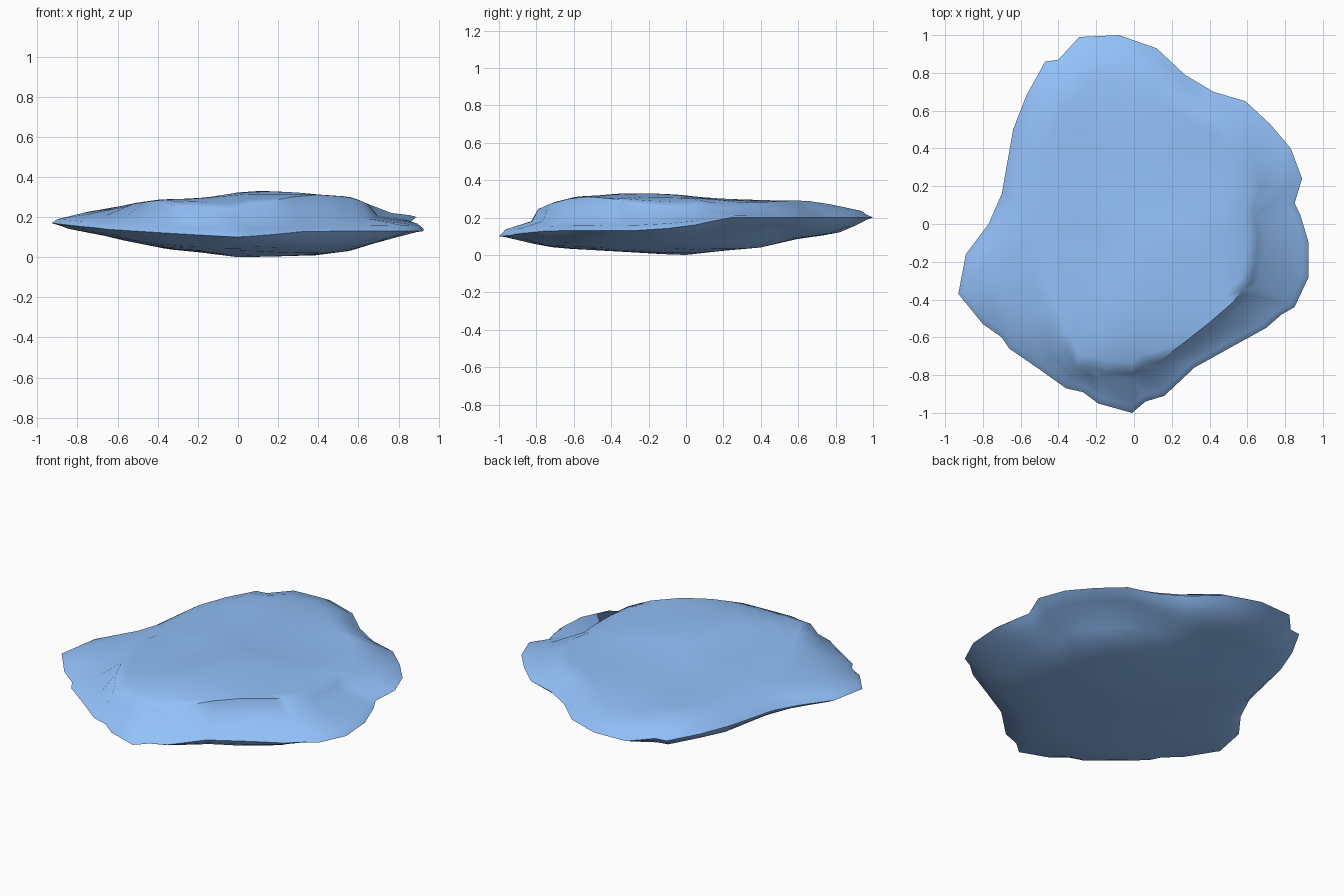
import bpy, bmesh, math
from mathutils import Vector, noise

if "Cube" in bpy.data.objects:
    bpy.data.objects.remove(bpy.data.objects["Cube"])

# Rim outline seen from above
OUTLINE = [(-.08, 1), (.12, .93), (.27, .79), (.42, .70), (.59, .65), (.72, .53), (.83, .40),
           (.89, .24), (.85, .11), (.88, .05), (.925, -.10), (.925, -.28), (.85, -.44),
           (.78, -.48), (.70, -.55), (.50, -.66), (.32, -.76), (.16, -.91), (.06, -.94),
           (-.01, -1), (-.19, -.95), (-.27, -.89), (-.36, -.87), (-.50, -.77), (-.66, -.66),
           (-.70, -.60), (-.80, -.53), (-.93, -.37), (-.89, -.16), (-.77, 0), (-.70, .16),
           (-.64, .50), (-.57, .68), (-.47, .86), (-.40, .87), (-.29, .99)]

# Silhouette heights along x and y, for the top and the underside
TOP_X = [(-.93, .17), (-.9, .20), (-.57, .25), (-.53, .27), (-.38, .29), (-.15, .297), (0, .325),
         (.12, .333), (.3, .322), (.55, .305), (.63, .275), (.67, .25), (.85, .225), (.93, .18)]
TOP_Y = [(-1, .1), (-.81, .2), (-.79, .25), (-.7, .285), (-.58, .315), (-.3, .333), (-.15, .333),
         (.1, .307), (.3, .295), (.65, .29), (.82, .265), (.94, .23), (1, .2)]
LOW_X = [(-.93, .16), (-.87, .13), (-.7, .11), (-.35, .04), (.05, 0), (.4, .01), (.55, .03),
         (.7, .07), (.87, .11), (.93, .13)]
LOW_Y = [(-1, .1), (-.95, .08), (-.75, .04), (-.3, .015), (-.05, 0), (.4, .04), (.6, .09),
         (.8, .10), (.95, .15), (1, .2)]

# By angle: rim height, ledge foot (fraction, height), plateau edge fraction
LEDGE = [(-180, .17, .88, .235, .70), (-158, .17, .80, .215, .60), (-135, .14, .85, .20, .70),
         (-112, .12, .92, .18, .87), (-90, .10, .82, .18, .79), (-65, .13, .87, .185, .83),
         (-38, .13, .79, .19, .75), (-15, .13, .73, .195, .69), (0, .15, .77, .205, .72),
         (15, .20, .86, .22, .75), (30, .20, .90, .23, .78), (60, .20, .93, .24, .82),
         (90, .20, .94, .235, .84), (140, .20, .92, .24, .80), (180, .17, .88, .235, .70)]


def interp(table, t, col=1):
    if t <= table[0][0]:
        return table[0][col]
    for a, b in zip(table, table[1:]):
        if t <= b[0]:
            return a[col] + (b[col] - a[col]) * (t - a[0]) / (b[0] - a[0])
    return table[-1][col]


def top_z(x, y):
    a, b = .333 - interp(TOP_X, x), .333 - interp(TOP_Y, y)
    bump = .005 * noise.noise(Vector((x * 4, y * 4, 0)))
    return .331 - (a ** 3 + b ** 3) ** (1 / 3) + bump


def low_z(x, y):
    a, b = interp(LOW_X, x), interp(LOW_Y, y)
    return (a ** 3 + b ** 3) ** (1 / 3)


bm = bmesh.new()


def ring(fraction, height):
    """One closed loop of vertices, scaled from the outline."""
    verts = []
    for x, y in OUTLINE:
        ang = math.degrees(math.atan2(y, x))
        f = fraction(ang)
        verts.append(bm.verts.new((x * f, y * f, height(x * f, y * f, ang))))
    return verts


def rim_z(ang):
    return interp(LEDGE, ang)


def under_z(x, y, ang, blend, step):
    """Underside height, easing into the rim, with a step at the back right."""
    low = min(low_z(x, y), rim_z(ang) - .012)
    k = blend + (step - blend) * max(0, 1 - abs(ang - 38) / 40)
    return low + (rim_z(ang) - low) * k


def shelf_z(ang):
    """Rounded shoulder just inside the rim."""
    return rim_z(ang) + .45 * (interp(LEDGE, ang, 3) - rim_z(ang))


rings = []
# Underside, from the centre outwards
for f, blend, step in ((.2, 0, 0), (.42, 0, 0), (.62, 0, 0), (.72, .06, .25),
                       (.82, .15, .6), (.91, .35, .75), (.965, .65, .88)):
    rings.append(ring(lambda a, f=f: f,
                      lambda x, y, a, k=blend, s=step: under_z(x, y, a, k, s)))
# Thin outer rim and its shoulder
rings.append(ring(lambda a: 1, lambda x, y, a: rim_z(a)))
rings.append(ring(lambda a: .965, lambda x, y, a: shelf_z(a)))
# Ledge foot, then plateau edge and the gently domed top
rings.append(ring(lambda a: interp(LEDGE, a, 2), lambda x, y, a: interp(LEDGE, a, 3)))
for f in (1, .92, .75, .55, .36, .17):
    rings.append(ring(lambda a, f=f: f * interp(LEDGE, a, 4),
                      lambda x, y, a: top_z(x, y)))

n = len(OUTLINE)
for lo, hi in zip(rings, rings[1:]):
    for i in range(n):
        j = (i + 1) % n
        bm.faces.new((lo[i], lo[j], hi[j], hi[i]))
for loop, z in ((rings[0], 0), (rings[-1], top_z(0, 0))):
    c = bm.verts.new((0, 0, z))
    for i in range(n):
        bm.faces.new((loop[i], loop[(i + 1) % n], c))
bmesh.ops.recalc_face_normals(bm, faces=bm.faces)

mesh = bpy.data.meshes.new("flat_rock")
bm.to_mesh(mesh)
bm.free()
rock = bpy.data.objects.new("flat_rock", mesh)
bpy.context.collection.objects.link(rock)

# Blue stone
stone = bpy.data.materials.new("blue_stone")
stone.diffuse_color = (.29, .53, .95, 1)
stone.use_nodes = True
stone.node_tree.nodes["Principled BSDF"].inputs["Base Color"].default_value = stone.diffuse_color
mesh.materials.append(stone)

bpy.context.view_layer.objects.active = rock
rock.select_set(True)
bpy.ops.object.shade_smooth_by_angle(angle=math.radians(60))
